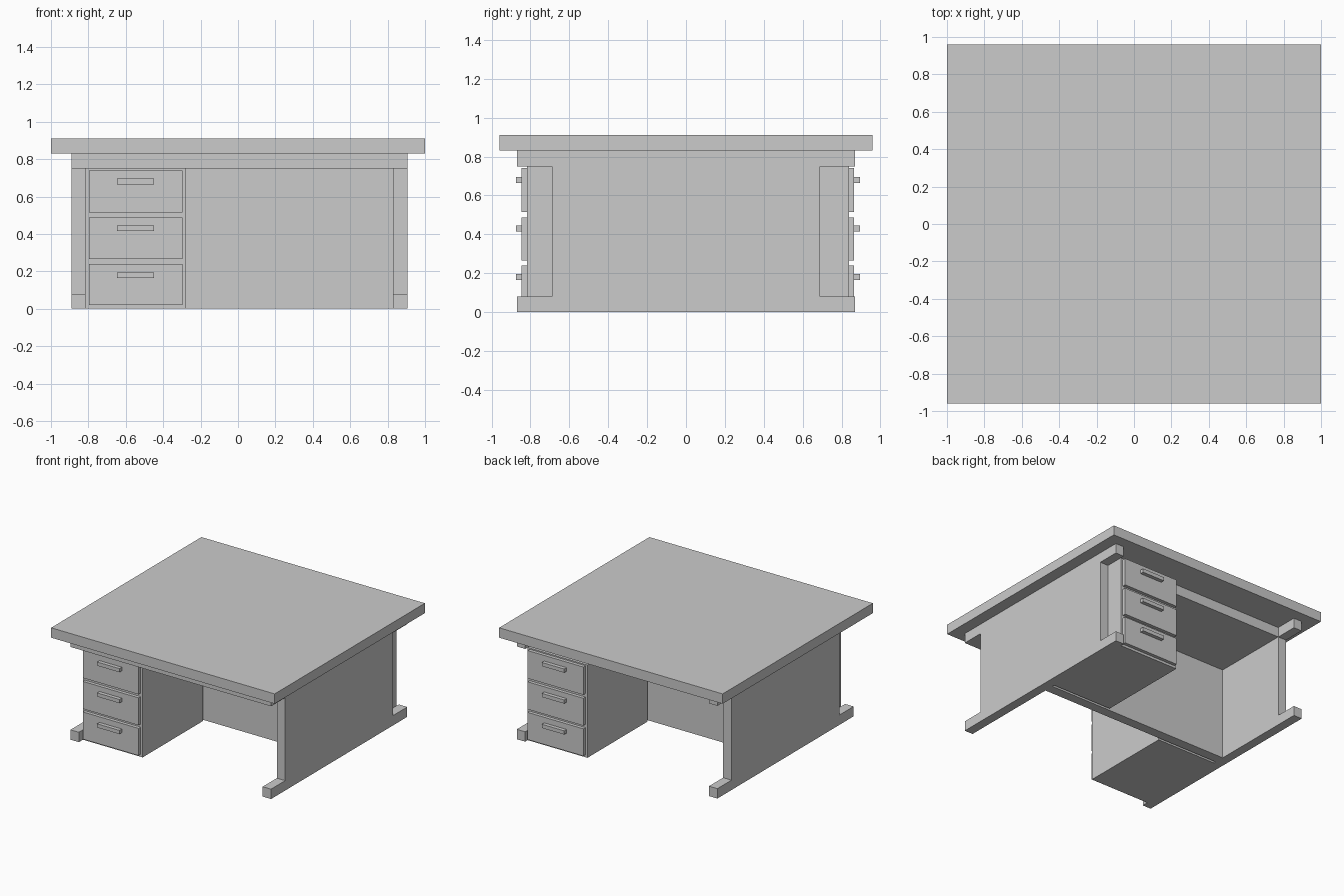
import bpy
from mathutils import Vector

if "Cube" in bpy.data.objects:
    bpy.data.objects.remove(bpy.data.objects["Cube"])

# Centre of the half-turn symmetry shared by both halves of the desk
CX, CY = 0.0075, 0.01


def box(name, x, y, z):
    """Axis-aligned box from (min, max) ranges."""
    lo, hi = Vector((x[0], y[0], z[0])), Vector((x[1], y[1], z[1]))
    bpy.ops.mesh.primitive_cube_add(size=1, location=(lo + hi) / 2)
    ob = bpy.context.object
    ob.name = ob.data.name = name
    ob.scale = hi - lo
    bpy.ops.object.transform_apply(location=False, rotation=False, scale=True)
    return ob


def turned(r, c, flip):
    """Range turned half a circle about centre c."""
    return (2 * c - r[1], 2 * c - r[0]) if flip else r


# Desk top and the support board below it
box("desk_top", (-1, 1), (-0.96, 0.96), (0.83, 0.91))
box("support_board", (-0.815, 0.83), (-0.87, 0.69), (0.75, 0.83))

# Side frames: foot, panel and upper beam
for side, x in (("left", (-0.89, -0.815)), ("right", (0.83, 0.905))):
    box(side + "_foot", x, (-0.87, 0.87), (0, 0.08))
    box(side + "_panel", x, (-0.69, 0.69), (0.08, 0.75))
    box(side + "_beam", x, (-0.87, 0.87), (0.75, 0.83))

# Middle panel between the two knee spaces
box("modesty_panel", (-0.815, 0.83), (-0.03, 0.05), (0, 0.75))

# Drawer pedestals: front left, and the same turned round for the back
DRAWERS = (("lower", (0.02, 0.24), 0.18), ("middle", (0.265, 0.487), 0.43),
           ("upper", (0.515, 0.74), 0.68))
for end, flip in (("front", False), ("back", True)):
    def part(name, x, y, z):
        box(f"{end}_{name}", turned(x, CX, flip), turned(y, CY, flip), z)

    part("pedestal", (-0.815, -0.28), (-0.818, -0.05), (0, 0.75))
    for level, z, hz in DRAWERS:
        part(level + "_drawer", (-0.797, -0.298), (-0.845, -0.818), z)
        part(level + "_handle", (-0.648, -0.448), (-0.875, -0.845),
             (hz - 0.015, hz + 0.015))
